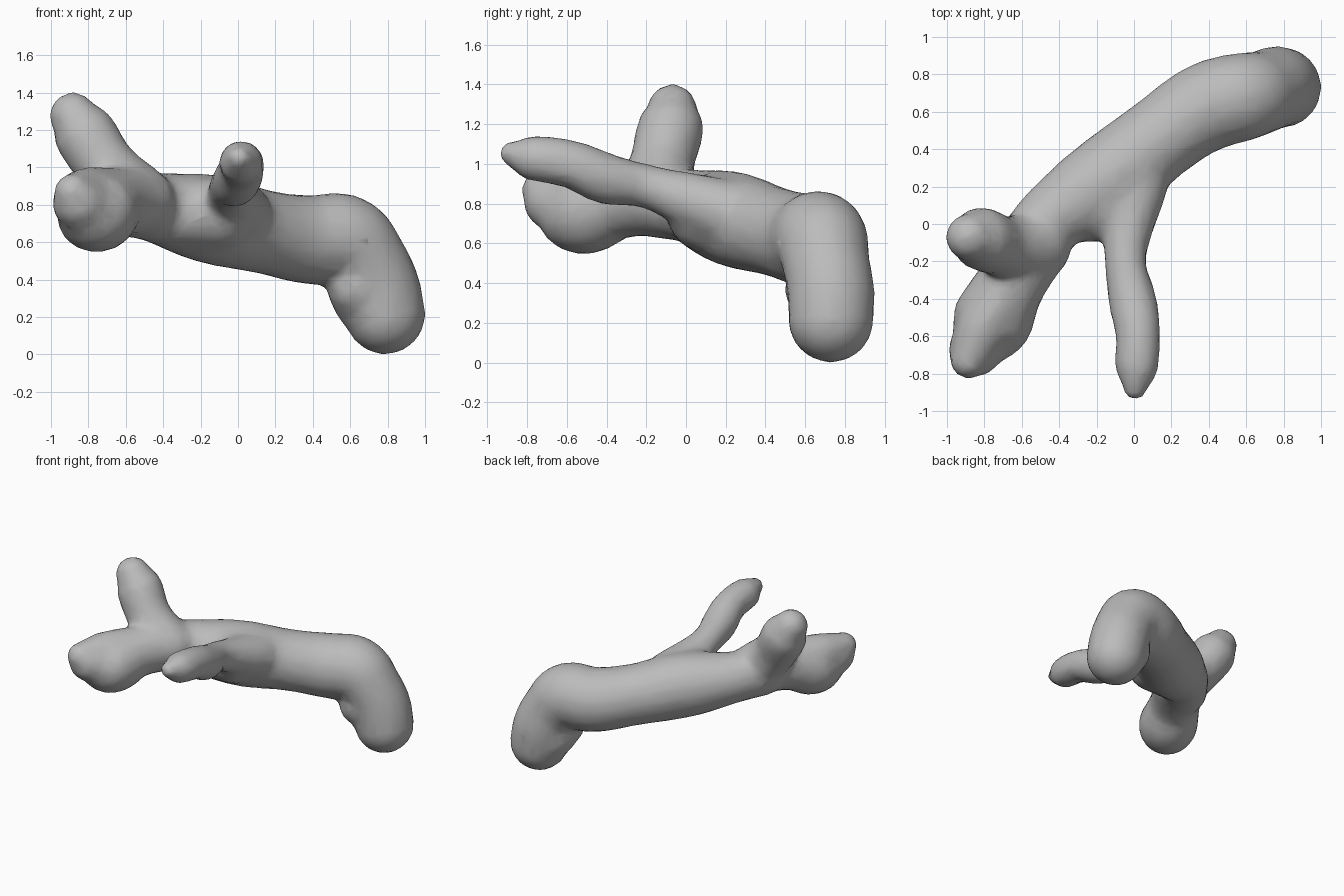
import bpy
import bmesh
from mathutils import Matrix

default = bpy.data.objects.get("Cube")
if default:
    bpy.data.objects.remove(default, do_unlink=True)

# Each limb is a path of (x, y, z, radius)
LIMBS = {
    "trunk": [(-.57, -.13, .81, .185), (-.44, .03, .785, .19), (-.3, .13, .755, .22),
              (-.12, .25, .718, .242), (.14, .46, .655, .226), (.4, .63, .612, .24),
              (.58, .68, .615, .238), (.685, .705, .5, .222), (.755, .73, .35, .222),
              (.787, .73, .215, .217)],
    "trunk_heel": [(.76, .73, .25, .2), (.68, .72, .3, .182), (.63, .655, .36, .158)],
    "fork_web": [(-.32, .09, .75, .19), (-.1, .1, .75, .195)],
    "upper_branch": [(-.52, -.12, .82, .185), (-.7, -.12, 1.0, .165),
                     (-.832, -.075, 1.2, .168), (-.882, -.07, 1.277, .127)],
    "front_branch": [(-.53, -.12, .82, .185), (-.67, -.34, .81, .19),
                     (-.77, -.54, .76, .215), (-.85, -.675, .81, .145)],
    "front_branch_ridge": [(-.69, -.36, .85, .15), (-.82, -.58, .86, .14),
                           (-.885, -.73, .87, .1)],
    "twig": [(.02, .2, .76, .16), (-.03, -.02, .83, .135), (-.045, -.21, .89, .112),
             (-.01, -.4, .925, .13), (.02, -.58, .998, .122),
             (.012, -.8, 1.035, .112), (.005, -.88, 1.053, .065)],
}


def limb_mesh(bm, name, path):
    """Sweep a tapering round tube along the path and round off both ends."""
    curve = bpy.data.curves.new(name, "CURVE")
    curve.dimensions = "3D"
    curve.bevel_depth = 1
    curve.bevel_resolution = 6
    curve.use_fill_caps = True
    spline = curve.splines.new("BEZIER")
    spline.radius_interpolation = "CARDINAL"
    spline.bezier_points.add(len(path) - 1)
    for point, (x, y, z, r) in zip(spline.bezier_points, path):
        point.co = (x, y, z)
        point.radius = r
        point.handle_left_type = point.handle_right_type = "AUTO"
    guide = bpy.data.objects.new(name, curve)
    bpy.context.collection.objects.link(guide)
    bpy.context.view_layer.update()
    tube = bpy.data.meshes.new_from_object(
        guide.evaluated_get(bpy.context.evaluated_depsgraph_get()))
    bm.from_mesh(tube)
    bpy.data.objects.remove(guide, do_unlink=True)
    bpy.data.curves.remove(curve)
    bpy.data.meshes.remove(tube)
    for x, y, z, r in (path[0], path[-1]):
        bmesh.ops.create_icosphere(bm, subdivisions=3, radius=r,
                                   matrix=Matrix.Translation((x, y, z)))


# Gather the limbs into one mesh
bm = bmesh.new()
for limb, path in LIMBS.items():
    limb_mesh(bm, limb, path)
bmesh.ops.remove_doubles(bm, verts=bm.verts, dist=0.0001)
bmesh.ops.recalc_face_normals(bm, faces=bm.faces)
raw = bpy.data.meshes.new("branch_raw")
bm.to_mesh(raw)
bm.free()
branch = bpy.data.objects.new("forked_branch", raw)
bpy.context.collection.objects.link(branch)

# Fuse the limbs, soften the forks and thin out the faces
fuse = branch.modifiers.new("fuse", "REMESH")
fuse.mode = "VOXEL"
fuse.voxel_size = 0.025
soften = branch.modifiers.new("soften", "SMOOTH")
soften.factor = 0.5
soften.iterations = 10
thin = branch.modifiers.new("thin", "DECIMATE")
thin.ratio = 0.2
bpy.context.view_layer.update()
mesh = bpy.data.meshes.new_from_object(
    branch.evaluated_get(bpy.context.evaluated_depsgraph_get()))
mesh.name = "forked_branch"
branch.modifiers.clear()
branch.data = mesh
bpy.data.meshes.remove(raw)

# Plain grey surface
grey = bpy.data.materials.new("plain grey")
grey.use_nodes = True
colour = (.5, .5, .5, 1)
grey.diffuse_color = colour
grey.node_tree.nodes["Principled BSDF"].inputs["Base Color"].default_value = colour
mesh.materials.clear()
mesh.materials.append(grey)
for face in mesh.polygons:
    face.material_index = 0
    face.use_smooth = True
mesh.update()
